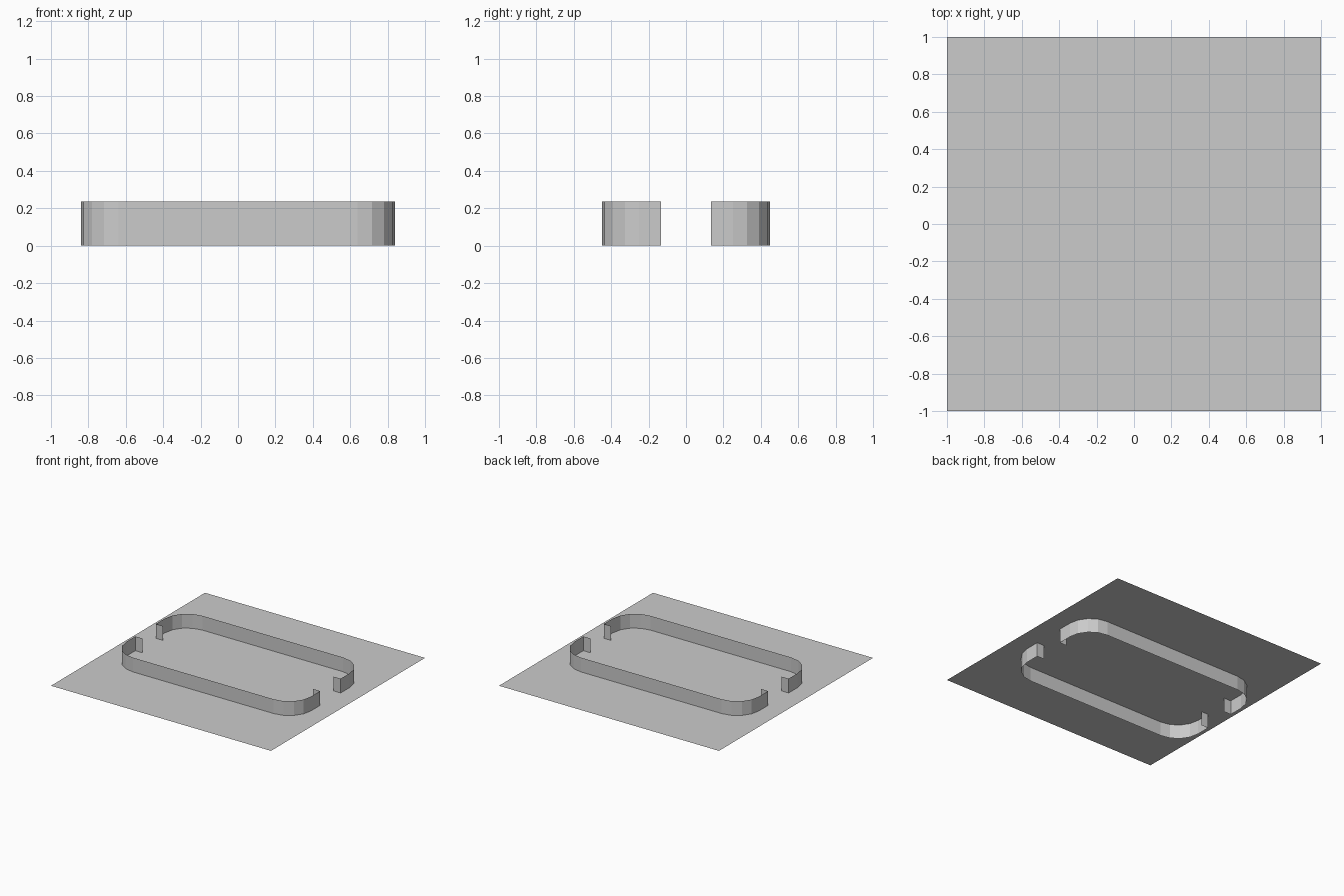
import bpy, bmesh
from math import sin, cos, pi

if "Cube" in bpy.data.objects:
    bpy.data.objects.remove(bpy.data.objects["Cube"])

HEIGHT = 0.235            # rail height; the sheet cuts it halfway
HALF_X, HALF_Y = 0.84, 0.45
RADIUS, SEGMENTS = 0.2, 4
GAP, FLAP = 0.133, 0.065  # half opening at each end, inward lip length


def new_object(name, bm):
    mesh = bpy.data.meshes.new(name)
    bm.to_mesh(mesh)
    bm.free()
    obj = bpy.data.objects.new(name, mesh)
    bpy.context.collection.objects.link(obj)
    return obj


# Square flat sheet at mid height
bm = bmesh.new()
bmesh.ops.create_grid(bm, x_segments=1, y_segments=1, size=1.0)
sheet = new_object("base_sheet", bm)
sheet.location.z = HEIGHT / 2

# Quarter outline: middle of long side, rounded corner, end, inward lip
path = [(0, -HALF_Y)]
for i in range(SEGMENTS + 1):
    a = i / SEGMENTS * pi / 2
    path.append((HALF_X - RADIUS + RADIUS * sin(a),
                 -HALF_Y + RADIUS - RADIUS * cos(a)))
path += [(HALF_X, -GAP), (HALF_X - FLAP, -GAP)]

# Thin upright rail, mirrored into two C-shaped halves
bm = bmesh.new()
low = [bm.verts.new((x, y, 0)) for x, y in path]
high = [bm.verts.new((x, y, HEIGHT)) for x, y in path]
for i in range(len(path) - 1):
    bm.faces.new((low[i], low[i + 1], high[i + 1], high[i]))
rail = new_object("rounded_rail", bm)
mirror = rail.modifiers.new("mirror_quarters", 'MIRROR')
mirror.use_axis = (True, True, False)
